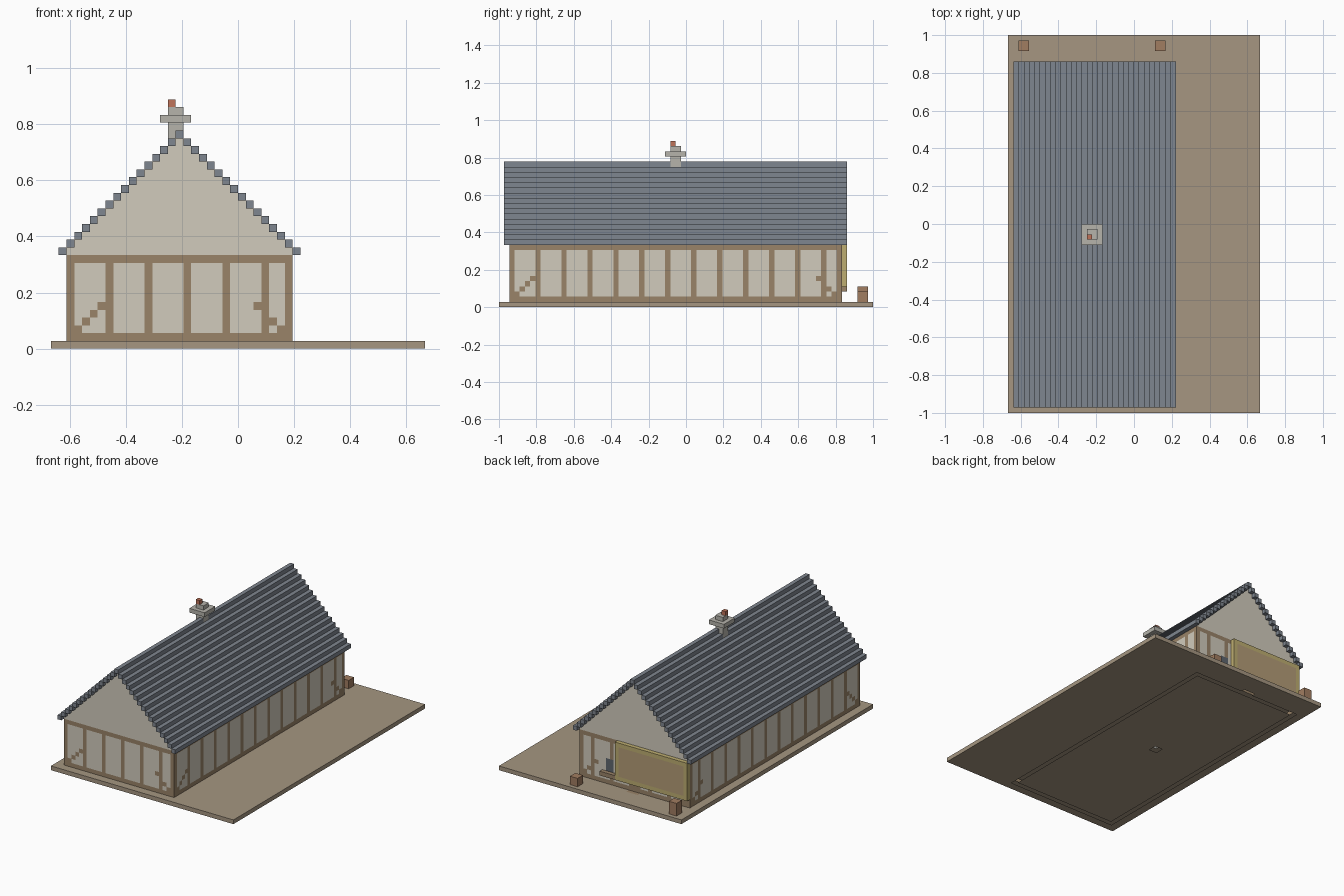
import bpy, bmesh
from mathutils import Vector

if "Cube" in bpy.data.objects:
    bpy.data.objects.remove(bpy.data.objects["Cube"])

U = 1 / 36          # one voxel; the plot is 48 x 72 voxels
cells = {}          # voxel -> part name; later parts replace earlier ones
mats = {}           # part name -> material


def material(name, r, g, b):
    m = bpy.data.materials.new(name)
    m.diffuse_color = [(c / 255) ** 2.2 for c in (r, g, b)] + [1]
    m.use_nodes = True
    m.node_tree.nodes["Principled BSDF"].inputs["Base Color"].default_value = m.diffuse_color
    return m


EARTH = material("earth", 164, 149, 128)
TIMBER = material("timber", 152, 130, 104)
PLASTER = material("plaster", 208, 202, 187)
SLATE = material("slate", 126, 133, 142)
STONE = material("stone", 180, 178, 170)
EMBER = material("ember", 190, 115, 90)
GOLD = material("gold", 188, 172, 112)
TAN = material("tan", 178, 155, 118)
GLASS = material("glass", 95, 102, 110)
BARREL = material("barrel", 160, 124, 97)


def box(part, mat, x0, x1, y0, y1, z0, z1):
    mats[part] = mat
    for x in range(x0, x1):
        for y in range(y0, y1):
            for z in range(z0, z1):
                cells[x, y, z] = part


# Ground slab
box("ground", EARTH, 0, 48, 0, 72, 0, 1)


# Half-timbered walls
def wall_kind(u, z, end, back):
    if back:
        if 15 <= u < 18 and 1 <= z < 8:
            return "door"
        if (22 <= u < 24 or 9 <= u < 11) and 4 <= z < 7:
            return "window"
    corner = min(u - 2, end - 1 - u)
    post = (u - 2) % 5 == 0 and u < end - 2
    brace = 1 <= corner <= 4 and z == corner + 1
    if z < 2 or z == 11 or corner == 0 or post or brace:
        return "timber"
    return "plaster"


WALL_MATS = {"timber": TIMBER, "plaster": PLASTER, "door": TIMBER, "window": GLASS}


def wall(name, end, place, back=False):
    for u in range(2, end):
        for z in range(12):
            kind = wall_kind(u, z, end, back)
            x, y = place(u)
            box(f"{name}_{kind}", WALL_MATS[kind], x, x + 1, y, y + 1, z, z + 1)


wall("left_wall", 66, lambda u: (2, u))
wall("right_wall", 66, lambda u: (30, u))
wall("front_wall", 31, lambda u: (u, 2))
wall("back_wall", 31, lambda u: (u, 65), True)

# Stepped gables
for name, y in (("front_gable", 2), ("back_gable", 65)):
    for i in range(15):
        box(name, PLASTER, 2 + i, 31 - i, y, y + 1, 12 + i, 13 + i)

# Stepped slate roof
for i in range(16):
    for x in (1 + i, 31 - i):
        box("roof", SLATE, x, x + 1, 1, 67, 12 + i, 13 + i)

# Chimney with cap and ember
box("chimney", STONE, 15, 17, 33, 35, 0, 31)
box("chimney", STONE, 14, 18, 32, 36, 29, 30)
box("chimney_ember", EMBER, 15, 16, 33, 34, 31, 32)

# Blank sign board on the back wall
box("sign_frame", GOLD, 2, 21, 66, 67, 3, 12)
box("sign_panel", TAN, 3, 20, 66, 67, 4, 11)

# Window ledge and doorstep
box("window_ledge", TIMBER, 21, 25, 66, 67, 3, 4)
box("doorstep", TIMBER, 15, 18, 66, 67, 0, 1)

# Barrels behind the house
box("left_barrel", BARREL, 2, 4, 69, 71, 1, 4)
box("right_barrel", BARREL, 28, 30, 69, 71, 1, 3)

# One object per part, keeping only exposed faces and merging flat regions
AXES = [Vector(v) for v in ((1, 0, 0), (0, 1, 0), (0, 0, 1))]
meshes = {part: bmesh.new() for part in mats}
for (x, y, z), part in cells.items():
    bm = meshes[part]
    mid = Vector((x - 23.5, y - 35.5, z + 0.5))
    for a in range(3):
        for s in (-1, 1):
            n = AXES[a] * s
            if (x + int(n.x), y + int(n.y), z + int(n.z)) in cells:
                continue
            if z == 0 and n.z < 0 and part != "ground":
                continue        # footings are open underneath
            p, q = AXES[(a + 1) % 3] / 2, AXES[(a + 2) % 3] / 2 * s
            c = mid + n / 2
            bm.faces.new([bm.verts.new(k * U) for k in
                          (c - p - q, c + p - q, c + p + q, c - p + q)])
for part, bm in meshes.items():
    bmesh.ops.remove_doubles(bm, verts=bm.verts, dist=U / 100)
    bmesh.ops.dissolve_limit(bm, angle_limit=0.01, verts=bm.verts, edges=bm.edges)
    me = bpy.data.meshes.new(part)
    bm.to_mesh(me)
    bm.free()
    me.materials.append(mats[part])
    bpy.context.collection.objects.link(bpy.data.objects.new(part, me))
